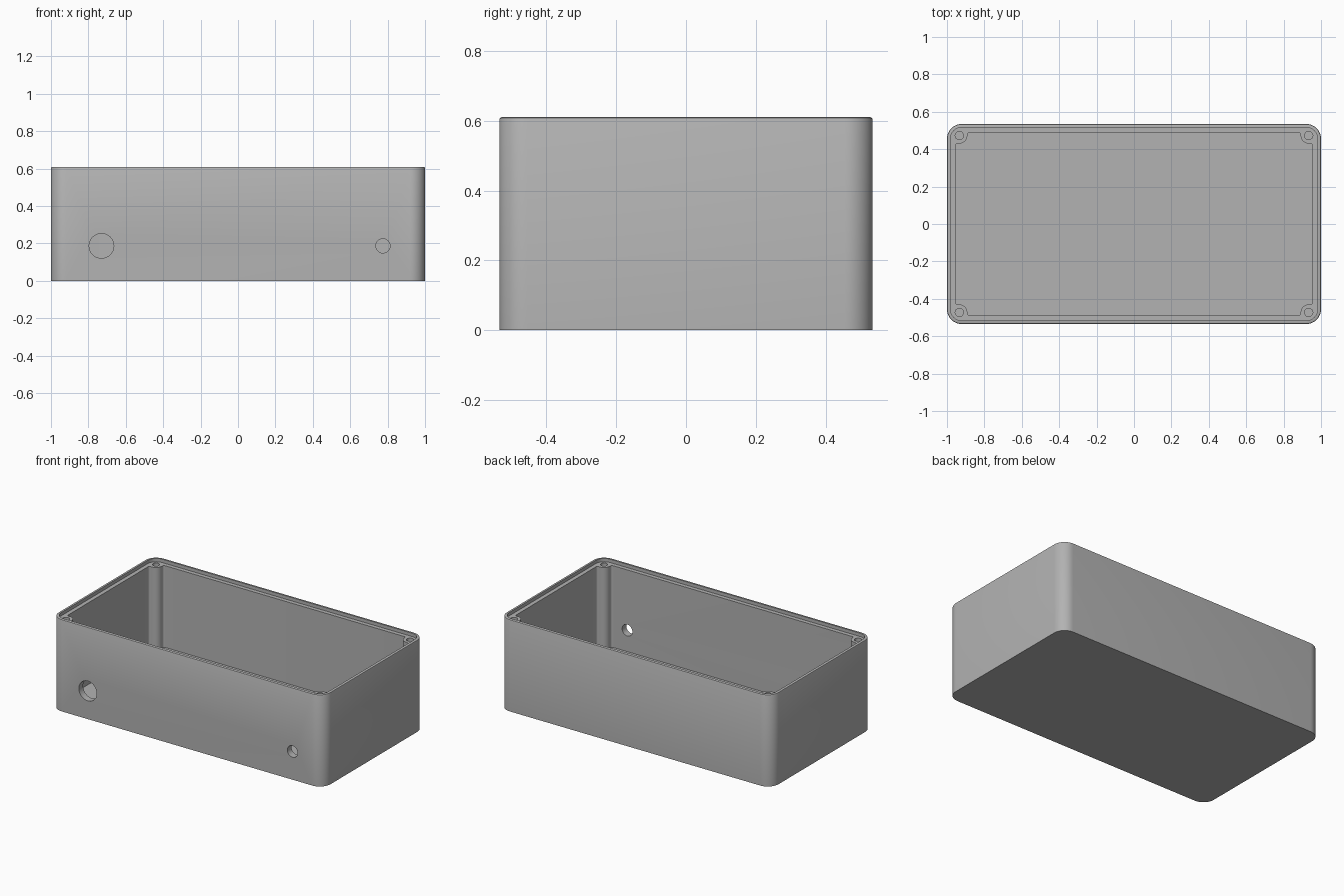
import bpy, bmesh, math
from mathutils import Matrix

cube = bpy.data.objects.get("Cube")
if cube:
    bpy.data.objects.remove(cube)

HX, HY, H = 1.0, 0.535, 0.61
WALL, LIP, FLOOR = 0.045, 0.018, 0.045
LEDGE = H - 0.022
BOSS_X, BOSS_Y, BOSS_R = 0.934, 0.473, 0.043
CORNERS = [(sx, sy) for sx in (-1, 1) for sy in (-1, 1)]

grey = bpy.data.materials.new("enclosure grey")
grey.use_nodes = True
colour = (0.45, 0.45, 0.45, 1)
grey.diffuse_color = colour
grey.node_tree.nodes["Principled BSDF"].inputs["Base Color"].default_value = colour


def rounded(hx, hy, r, n=10):
    """Outline of a rounded rectangle."""
    pts = []
    for i, (sx, sy) in enumerate([(1, 1), (-1, 1), (-1, -1), (1, -1)]):
        for k in range(n + 1):
            a = math.pi / 2 * (i + k / n)
            pts.append((sx * (hx - r) + r * math.cos(a), sy * (hy - r) + r * math.sin(a)))
    return pts


def cavity(n=8):
    """Inner outline that steps around the four screw bosses."""
    x, y = HX - WALL, HY - WALL
    f = 0.012
    quarter = [(x, BOSS_Y - BOSS_R - f)]
    for k in range(n + 1):  # fillet from the side wall
        a = math.pi / 2 * k / n
        quarter.append((x - f + f * math.cos(a), BOSS_Y - BOSS_R - f + f * math.sin(a)))
    for k in range(n + 1):  # round face of the boss
        a = -math.pi / 2 * (1 + k / n)
        quarter.append((BOSS_X + BOSS_R * math.cos(a), BOSS_Y + BOSS_R * math.sin(a)))
    for k in range(n + 1):  # fillet to the end wall
        a = math.pi / 2 * k / n
        quarter.append((BOSS_X - BOSS_R - f + f * math.cos(a), y - f + f * math.sin(a)))
    pts = []
    for sx, sy in [(1, 1), (-1, 1), (-1, -1), (1, -1)]:
        side = quarter if sx * sy > 0 else quarter[::-1]
        pts += [(sx * px, sy * py) for px, py in side]
    return pts


def loft(name, rings):
    """Solid through equal outlines, each given with its height."""
    bm = bmesh.new()
    loops = [[bm.verts.new((x, y, z)) for x, y in pts] for pts, z in rings]
    bm.faces.new(loops[0][::-1])
    bm.faces.new(loops[-1])
    for a, b in zip(loops, loops[1:]):
        for i in range(len(a)):
            j = (i + 1) % len(a)
            bm.faces.new((a[i], a[j], b[j], b[i]))
    bmesh.ops.remove_doubles(bm, verts=bm.verts, dist=1e-5)
    bmesh.ops.recalc_face_normals(bm, faces=bm.faces)
    return finish(name, bm)


def rod(name, place, r, depth):
    bm = bmesh.new()
    bmesh.ops.create_cone(bm, cap_ends=True, segments=32, radius1=r, radius2=r,
                          depth=depth, matrix=place)
    return finish(name, bm)


def finish(name, bm):
    mesh = bpy.data.meshes.new(name)
    bm.to_mesh(mesh)
    bm.free()
    mesh.materials.append(grey)
    obj = bpy.data.objects.new(name, mesh)
    bpy.context.collection.objects.link(obj)
    return obj


# Outer shell with a softened top edge
E = 0.007
box = loft("enclosure_box", [
    (rounded(HX, HY, 0.08), 0),
    (rounded(HX, HY, 0.08), H - E),
    (rounded(HX - E * 0.3, HY - E * 0.3, 0.08 - E * 0.3), H - E * 0.3),
    (rounded(HX - E, HY - E, 0.08 - E), H)])

# Lid recess and interior
seat = rounded(HX - LIP, HY - LIP, 0.08 - LIP)
cutters = [loft("lid_recess_cutter", [(seat, LEDGE), (seat, H + 0.1)]),
           loft("interior_cutter", [(cavity(), FLOOR), (cavity(), H + 0.05)])]

# Screw holes in the corner bosses
for sx, sy in CORNERS:
    place = Matrix.Translation((sx * BOSS_X, sy * BOSS_Y, LEDGE))
    cutters.append(rod("screw_hole_cutter", place, 0.022, 0.5))

# Cable holes through the front wall
for x, r in ((-0.73, 0.066), (0.775, 0.038)):
    place = Matrix.Translation((x, -HY, 0.187)) @ Matrix.Rotation(math.pi / 2, 4, "X")
    cutters.append(rod("cable_hole_cutter", place, r, 0.2))

for cutter in cutters:
    mod = box.modifiers.new(cutter.name, "BOOLEAN")
    mod.operation, mod.solver, mod.object = "DIFFERENCE", "EXACT", cutter

# Apply the cuts and remove the helpers
bpy.context.view_layer.objects.active = box
box.select_set(True)
for mod in list(box.modifiers):
    bpy.ops.object.modifier_apply(modifier=mod.name)
for cutter in cutters:
    bpy.data.objects.remove(cutter)
bpy.ops.object.shade_smooth_by_angle(angle=math.radians(30))
